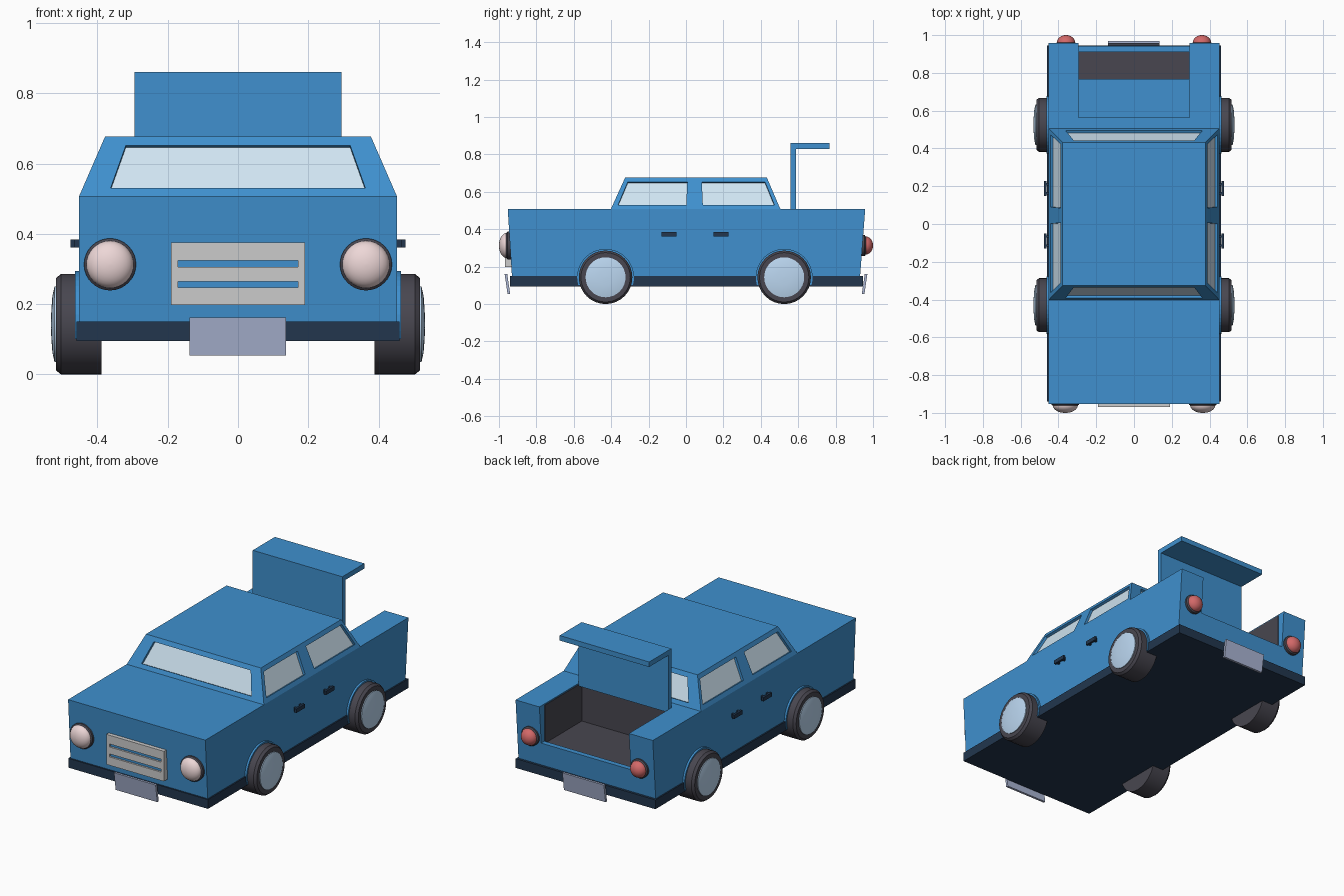
import bpy, bmesh
from math import sin, cos, pi, radians
from mathutils import Vector

if "Cube" in bpy.data.objects:
    bpy.data.objects.remove(bpy.data.objects["Cube"])


def mat(name, r, g, b):
    m = bpy.data.materials.new(name)
    m.diffuse_color = (r, g, b, 1)
    m.use_nodes = True
    m.node_tree.nodes["Principled BSDF"].inputs["Base Color"].default_value = m.diffuse_color
    return m


BLUE = mat("body_blue", .05, .28, .62)
GLASS = mat("glass", .63, .78, .89)
DARK = mat("dark_trim", .016, .037, .076)
RUBBER = mat("rubber", .065, .062, .08)
HUB = mat("hub_silver", .5, .68, .88)
LAMP = mat("headlight", .85, .68, .68)
RED = mat("tail_red", .65, .14, .14)
PLATE = mat("plate", .4, .46, .65)


def finish(name, bm, *mats, smooth=False):
    bmesh.ops.remove_doubles(bm, verts=bm.verts, dist=1e-5)
    bmesh.ops.recalc_face_normals(bm, faces=bm.faces)
    me = bpy.data.meshes.new(name)
    bm.to_mesh(me)
    bm.free()
    ob = bpy.data.objects.new(name, me)
    bpy.context.collection.objects.link(ob)
    for m in mats:
        if m:
            me.materials.append(m)
    if smooth:
        bpy.ops.object.select_all(action='DESELECT')
        ob.select_set(True)
        bpy.context.view_layer.objects.active = ob
        bpy.ops.object.shade_smooth_by_angle(angle=radians(35))
    return ob


def prism(name, pts, a, b, m, axis='X'):
    """Closed 2D profile extruded from a to b along X (pts are y,z) or Z (pts are x,y)."""
    bm = bmesh.new()
    place = (lambda p, h: (h, *p)) if axis == 'X' else (lambda p, h: (*p, h))
    f = bm.faces.new([bm.verts.new(place(p, a)) for p in pts])
    r = bmesh.ops.extrude_face_region(bm, geom=[f])
    d = Vector(place((0, 0), b - a))
    bmesh.ops.translate(bm, vec=d, verts=[v for v in r['geom'] if isinstance(v, bmesh.types.BMVert)])
    return finish(name, bm, m)


def box(name, x0, x1, y0, y1, z0, z1, m=None):
    return prism(name, [(y0, z0), (y1, z0), (y1, z1), (y0, z1)], x0, x1, m)


def lathe(name, prof, center, axis, sign, m, n=32):
    """Spin (radius, height) points about an axis through center; heights run outward."""
    bm = bmesh.new()
    c = Vector(center)
    rings = []
    for r, h in prof:
        ring = []
        for i in range(n):
            u, v = r * cos(2 * pi * i / n), r * sin(2 * pi * i / n)
            p = (sign * h, u, v) if axis == 'X' else (u, sign * h, v)
            ring.append(bm.verts.new(c + Vector(p)))
        rings.append(ring)
    for a, b in zip(rings, rings[1:]):
        for i in range(n):
            j = (i + 1) % n
            bm.faces.new((a[i], a[j], b[j], b[i]))
    bm.faces.new(rings[0])
    bm.faces.new(rings[-1])
    return finish(name, bm, m, smooth=True)


def cut(ob, cutter):
    mod = ob.modifiers.new("cut", 'BOOLEAN')
    mod.object, mod.operation, mod.solver = cutter, 'DIFFERENCE', 'EXACT'
    bpy.context.view_layer.objects.active = ob
    bpy.ops.object.modifier_apply(modifier=mod.name)
    bpy.data.objects.remove(cutter)


# Body with open trunk bay
body = prism("body", [(-.93, .14), (.93, .14), (.958, .507), (-.953, .507)], -.452, .452, BLUE)
cut(body, box("bay_cutter", -.295, .295, .56, 1.1, .285, .6))
cut(body, box("floor_cutter", -.295, .295, .56, .91, .27, .4))
box("sill", -.46, .46, -.94, .945, .095, .15, DARK)

# Dark trunk lining
T = .003
box("trunk_floor", -.295, .295, .56, .91, .268, .27 + T, RUBBER)
box("trunk_front_lining", -.295, .295, .558, .56 + T, .27, .5, RUBBER)
for s in (-1, 1):
    box("trunk_side_lining", s * .296, s * (.295 - T), .56, .91, .27, .5, RUBBER)

# Raised trunk lid
prism("trunk_lid", [(.56, .49), (.588, .49), (.588, .83), (.768, .83), (.768, .86), (.56, .86)],
      -.295, .295, BLUE)


# Cabin with recessed windows
def lerp2(q, u, v):
    return q[0].lerp(q[1], u).lerp(q[3].lerp(q[2], u), v)


def panel(bm, quad, u0, u1, v0, v1, depth=.015):
    q = [Vector(p) for p in quad]
    hole = [lerp2(q, u, v) for u, v in ((u0, v0), (u1, v0), (u1, v1), (u0, v1))]
    n = (q[1] - q[0]).cross(q[3] - q[0]).normalized()
    if n.dot(q[0] - Vector((0, .05, .4))) < 0:
        n = -n
    Q, H, G = ([bm.verts.new(p) for p in ps] for ps in (q, hole, [p - n * depth for p in hole]))
    for i in range(4):
        j = (i + 1) % 4
        bm.faces.new((Q[i], Q[j], H[j], H[i]))
        bm.faces.new((H[i], H[j], G[j], G[i]))
    bm.faces.new(G).material_index = 1


bm = bmesh.new()
Z0, Z1, W0, W1 = .507, .677, .452, .378
YF0, YF1, YB0, YB1, YM = -.402, -.325, .505, .432, .045
for y0, y1 in ((YF0, YF1), (YB0, YB1)):
    panel(bm, [(-W0, y0, Z0), (W0, y0, Z0), (W1, y1, Z1), (-W1, y1, Z1)], .09, .91, .14, .85)
for s in (-1, 1):
    a, b = s * W0, s * W1
    panel(bm, [(a, YF0, Z0), (a, YM, Z0), (b, YM, Z1), (b, YF1, Z1)], .065, .9, .14, .86)
    panel(bm, [(a, YM, Z0), (a, YB0, Z0), (b, YB1, Z1), (b, YM, Z1)], .1, .95, .14, .86)
bm.faces.new([bm.verts.new(p) for p in ((-W1, YF1, Z1), (W1, YF1, Z1), (W1, YM, Z1),
                                        (W1, YB1, Z1), (-W1, YB1, Z1), (-W1, YM, Z1))])
finish("cabin", bm, BLUE, GLASS)

# Wheels, hubs and arches
for s in (-1, 1):
    for y in (-.43, .525):
        c = (0, y, .143)
        lathe("tyre", [(.1, .388), (.143, .388), (.143, .503), (.132, .517), (.1, .517)], c, 'X', s, RUBBER)
        lathe("hub", [(.107, .5), (.107, .522), (.08, .528), (.04, .531), (.005, .532)], c, 'X', s, HUB)
        arc = [radians(-16 + 212 * i / 24) for i in range(25)]
        prism("wheel_arch", [(y + .152 * cos(t), .143 + .152 * sin(t)) for t in arc],
              s * .44, s * .464, BLUE)

# Headlights and tail lights
for s in (-1, 1):
    for name, x, y, sgn, r, h, m in (("headlight", .364, -.94, -1, .066, .042, LAMP),
                                     ("tail_light", .36, .94, 1, .048, .042, RED)):
        c = (s * x, y, .313)
        R = r + .008
        lathe(name + "_rim", [(R, -.02), (R, .015), (r, .022)], c, 'Y', sgn, RUBBER)
        dome = [(r * cos(t * pi / 16) + 1e-3, .018 + h * sin(t * pi / 16)) for t in range(9)]
        lathe(name, [(r, 0)] + dome, c, 'Y', sgn, m)

# Grille with two slots
grille = box("grille", -.19, .19, -.968, -.92, .197, .376)
for z in (.256, .315):
    cut(grille, box("slot_cutter", -.17, .17, -1, -.955, z - .009, z + .009))
    box("grille_slot_back", -.17, .17, -.957, -.953, z - .009, z + .009, BLUE)

# Number plates
for s, name in ((-1, "front_plate"), (1, "rear_plate")):
    prism(name, [(s * .956, .162), (s * .97, .162), (s * .954, .054), (s * .94, .054)],
          -.138, .136, PLATE)

# Door handles
for s in (-1, 1):
    for y in (-.09, .187):
        u = [(.44, -.03), (.464, -.03), (.464, -.04), (.476, -.04), (.476, .04), (.464, .04),
             (.464, .03), (.44, .03), (.44, .018), (.464, .018), (.464, -.018), (.44, -.018)]
        prism("door_handle", [(s * px, y + py) for px, py in u], .361, .384, DARK, 'Z')
